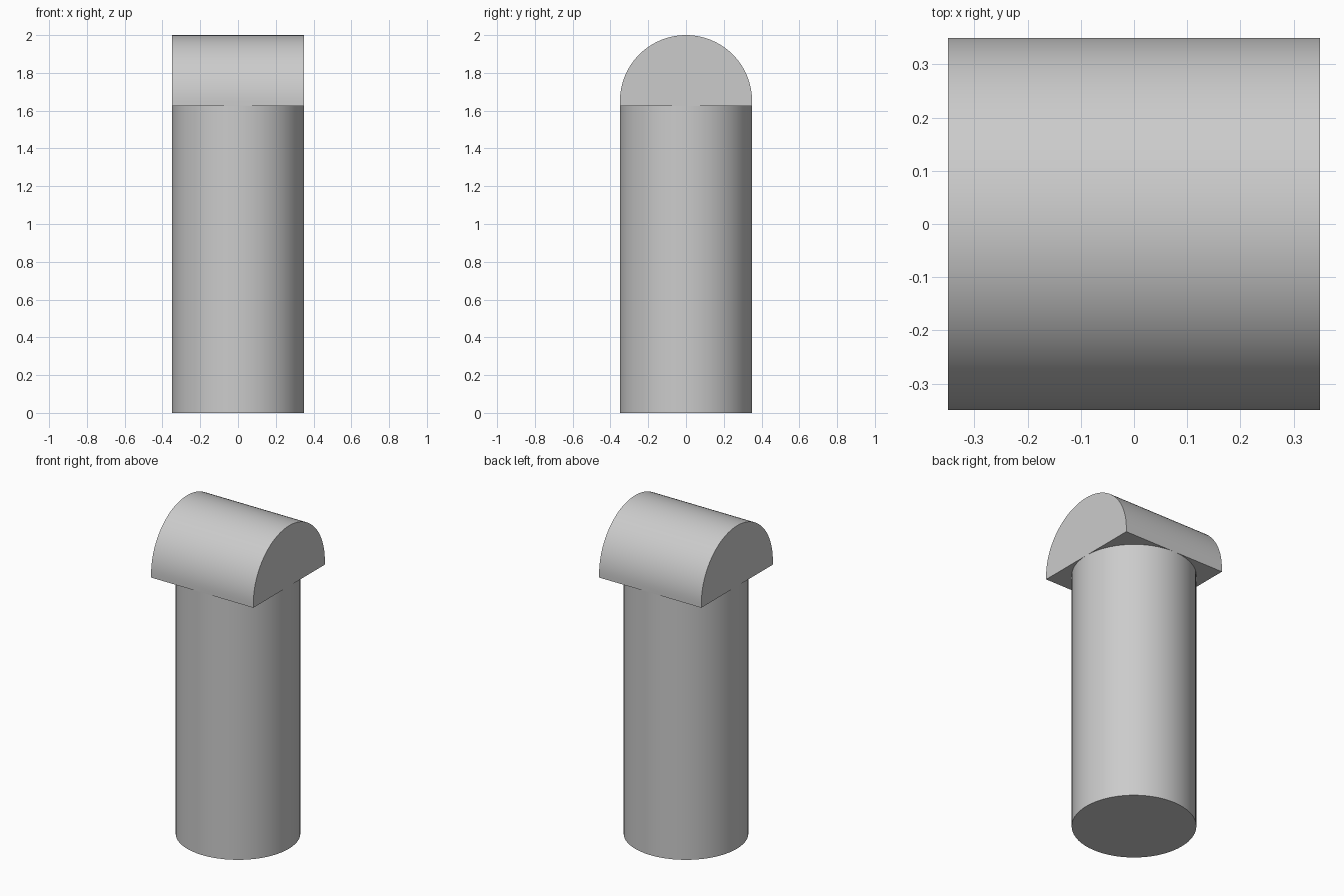
import bpy, bmesh, math

cube = bpy.data.objects.get("Cube")
if cube:
    bpy.data.objects.remove(cube, do_unlink=True)

R = 0.35          # shared radius of shaft and head
SHAFT_TOP = 1.625
AXIS_Z = 2 - R    # axis of the rounded head

grey = bpy.data.materials.new("plain_grey")
grey.use_nodes = True
colour = (0.6, 0.6, 0.6, 1)
grey.diffuse_color = colour
grey.node_tree.nodes["Principled BSDF"].inputs["Base Color"].default_value = colour


def finish(obj):
    obj.data.materials.clear()
    obj.data.materials.append(grey)
    bpy.ops.object.select_all(action="DESELECT")
    obj.select_set(True)
    bpy.context.view_layer.objects.active = obj
    bpy.ops.object.shade_smooth_by_angle(angle=math.radians(30))


# Round upright shaft
bpy.ops.mesh.primitive_cylinder_add(vertices=64, radius=R, depth=SHAFT_TOP,
                                    location=(0, 0, SHAFT_TOP / 2))
shaft = bpy.context.object
shaft.name = "shaft"
finish(shaft)

# Arched head: half-round profile with short straight sides, extruded along x
steps = 48
arc = [math.pi * i / steps for i in range(steps + 1)]
profile = [(R, SHAFT_TOP)]
profile += [(R * math.cos(a), AXIS_Z + R * math.sin(a)) for a in arc]
profile += [(-R, SHAFT_TOP)]

bm = bmesh.new()
end = bm.faces.new([bm.verts.new((-R, y, z)) for y, z in profile])
ext = bmesh.ops.extrude_face_region(bm, geom=[end], use_keep_orig=True)
moved = [g for g in ext["geom"] if isinstance(g, bmesh.types.BMVert)]
bmesh.ops.translate(bm, verts=moved, vec=(2 * R, 0, 0))
bmesh.ops.recalc_face_normals(bm, faces=bm.faces)
mesh = bpy.data.meshes.new("arched_head")
bm.to_mesh(mesh)
bm.free()
head = bpy.data.objects.new("arched_head", mesh)
bpy.context.collection.objects.link(head)
finish(head)
